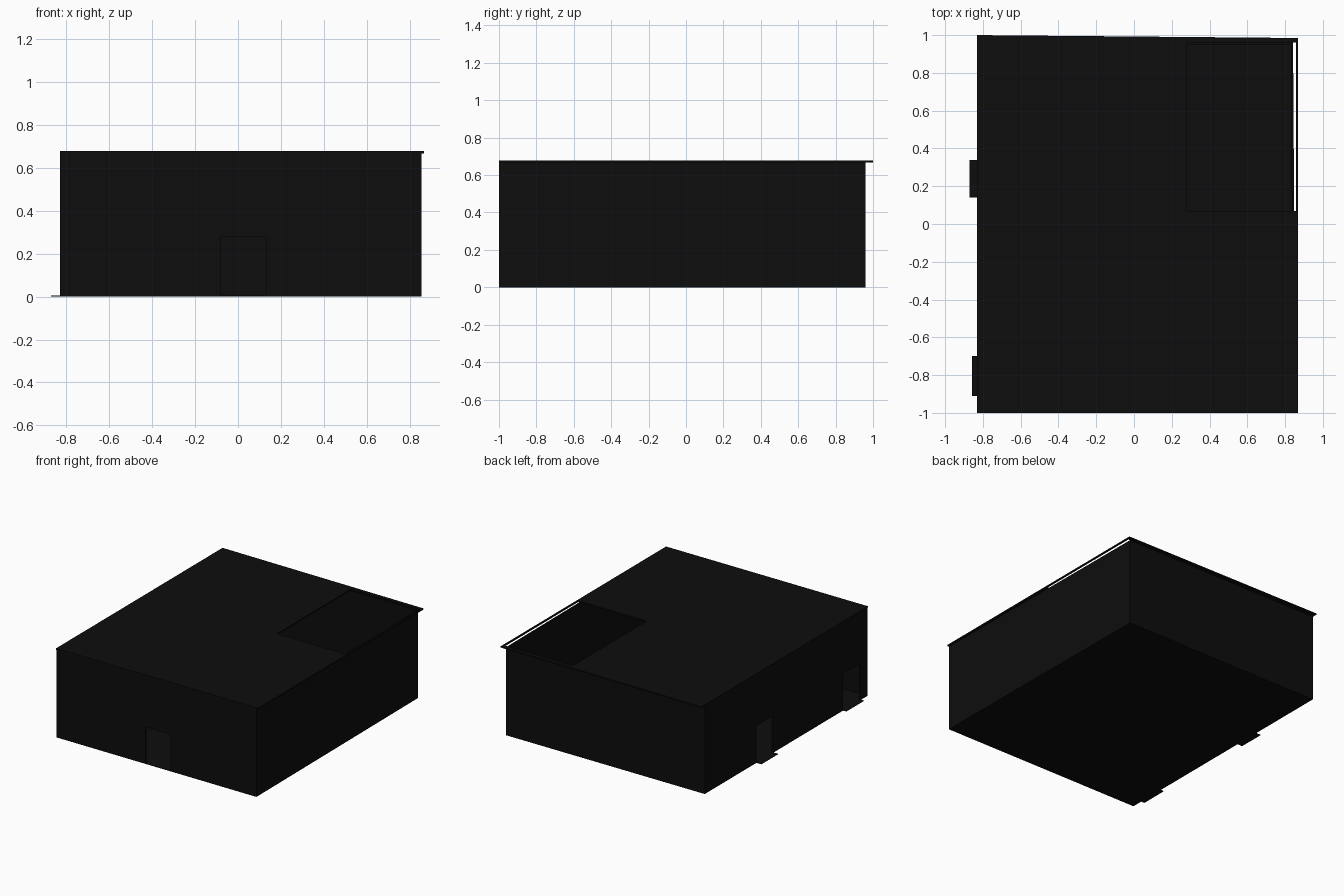
import bpy, bmesh
from mathutils import Vector

if "Cube" in bpy.data.objects:
    bpy.data.objects.remove(bpy.data.objects["Cube"])

WALL_TOP, ROOF_TOP, FLOOR_T, WALL_T, DOOR_H = 0.668, 0.678, 0.004, 0.012, 0.28

black = bpy.data.materials.new("soft_black")
black.diffuse_color = (0.004, 0.004, 0.004, 1)
black.use_nodes = True
black.node_tree.nodes["Principled BSDF"].inputs["Base Color"].default_value = black.diffuse_color


def finish(name, bm):
    bmesh.ops.recalc_face_normals(bm, faces=bm.faces)
    me = bpy.data.meshes.new(name)
    bm.to_mesh(me)
    bm.free()
    me.materials.append(black)
    ob = bpy.data.objects.new(name, me)
    bpy.context.collection.objects.link(ob)
    return ob


def extruded(name, points, offset):
    """Flat outline pushed along an offset into a solid."""
    bm = bmesh.new()
    face = bm.faces.new([bm.verts.new(p) for p in points])
    ext = bmesh.ops.extrude_face_region(bm, geom=[face], use_keep_orig=True)
    bmesh.ops.translate(bm, vec=offset,
                        verts=[g for g in ext["geom"] if isinstance(g, bmesh.types.BMVert)])
    return finish(name, bm)


def wall(name, start, end, doors=()):
    """Wall panel with door notches given as (from, to) distances along it."""
    a, b = Vector((*start, 0)), Vector((*end, 0))
    along = (b - a).normalized()
    outline = [(0, FLOOR_T)]
    for u0, u1 in doors:
        outline += [(u0, FLOOR_T), (u0, DOOR_H), (u1, DOOR_H), (u1, FLOOR_T)]
    length = (b - a).length
    outline += [(length, FLOOR_T), (length, WALL_TOP), (0, WALL_TOP)]
    inward = Vector((-along.y, along.x, 0)) * WALL_T
    return extruded(name, [a + along * u + Vector((0, 0, z)) for u, z in outline], inward)


# Slightly skewed footprint
fl, fr, br, bl = (-0.83, -0.995), (0.855, -1.0), (0.842, 0.96), (-0.83, 0.96)

# Walls with open doorways
wall("front_wall", fl, fr, [(0.75, 0.96)])
wall("right_wall", fr, br)
wall("back_wall", br, bl)
wall("left_wall", bl, fl, [(0.62, 0.82), (1.66, 1.87)])

# Floor with two thresholds sticking out on the left
floor = [fl, fr, br, bl]
for y0, y1, x in ((0.14, 0.34, -0.872), (-0.91, -0.70, -0.858)):
    floor += [(-0.83, y1), (x, y1), (x, y0), (-0.83, y0)]
extruded("floor", [(x, y, 0) for x, y in floor], (0, 0, FLOOR_T))

# Roof: 3 x 3 panels with the middle one left open as a skylight
xs, ys = (-0.83, 0.28, 0.857, 0.868), (-1.0, 0.07, 0.96, 1.0)
bm = bmesh.new()
grid = [[bm.verts.new((x, y - (0.009 * (x + 0.83) if j == 3 else 0), ROOF_TOP))
         for x in xs] for j, y in enumerate(ys)]
for j in range(3):
    for i in range(3):
        if (i, j) != (1, 1):
            bm.faces.new((grid[j][i], grid[j][i + 1], grid[j + 1][i + 1], grid[j + 1][i]))
top = list(bm.faces)
ext = bmesh.ops.extrude_face_region(bm, geom=top, use_keep_orig=True)
bmesh.ops.translate(bm, vec=(0, 0, WALL_TOP - ROOF_TOP),
                    verts=[g for g in ext["geom"] if isinstance(g, bmesh.types.BMVert)])
finish("roof", bm)
